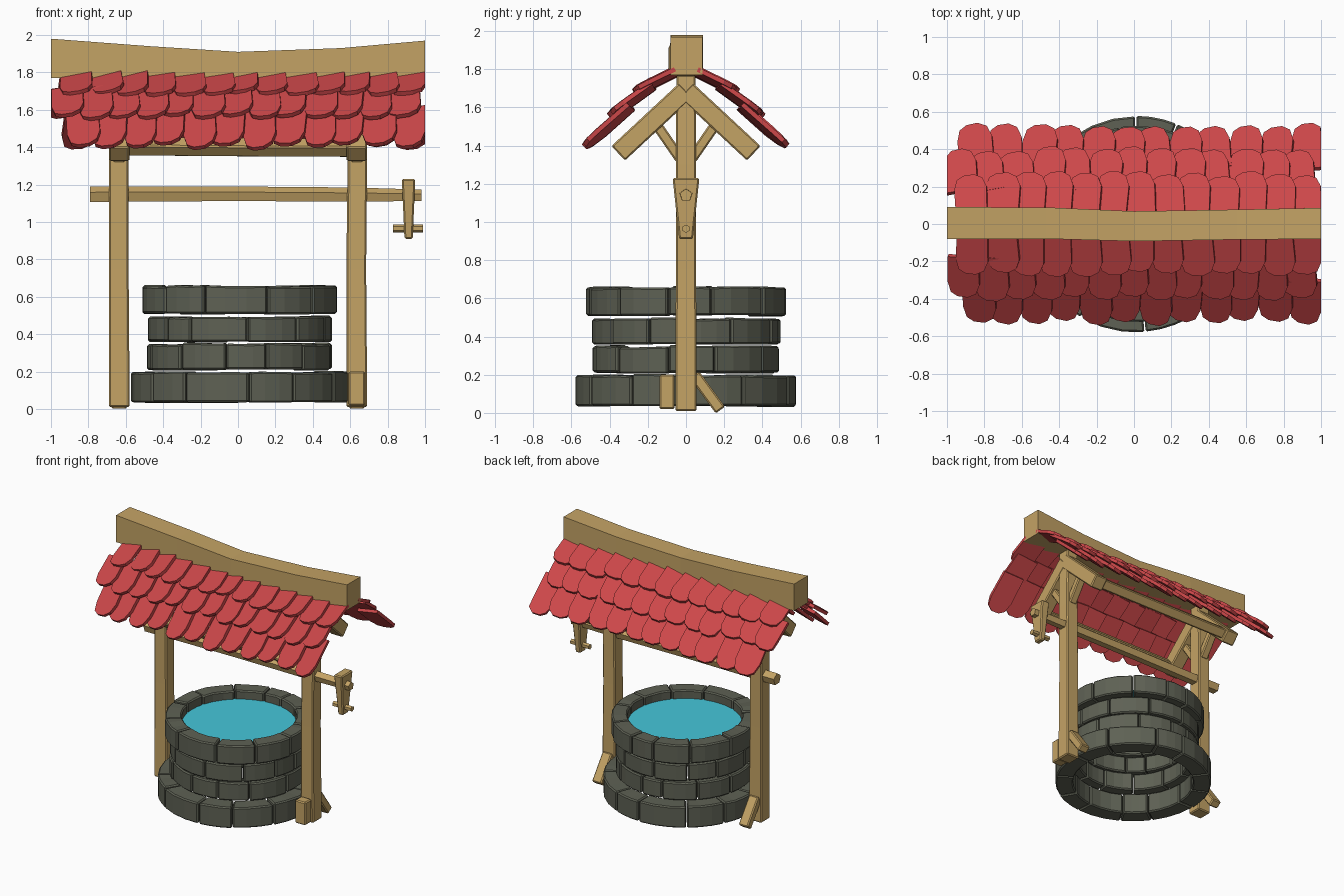
import bpy, bmesh, math, random
from mathutils import Vector, Matrix

if "Cube" in bpy.data.objects:
    bpy.data.objects.remove(bpy.data.objects["Cube"])

random.seed(7)
rnd = random.uniform


def material(name, r, g, b):
    lin = lambda c: ((c / 255 + 0.055) / 1.055) ** 2.4
    m = bpy.data.materials.new(name)
    m.diffuse_color = (lin(r), lin(g), lin(b), 1)
    m.use_nodes = True
    m.node_tree.nodes["Principled BSDF"].inputs["Base Color"].default_value = m.diffuse_color
    return m


WOOD = material("wood", 196, 163, 101)
STONE = material("grey stone", 94, 97, 84)
RED = material("red tile", 204, 71, 73)
WATER = material("water", 69, 198, 218)


def finish(name, bm, mat, bevel=0):
    bmesh.ops.recalc_face_normals(bm, faces=bm.faces)
    me = bpy.data.meshes.new(name)
    bm.to_mesh(me)
    bm.free()
    me.materials.append(mat)
    ob = bpy.data.objects.new(name, me)
    bpy.context.collection.objects.link(ob)
    if bevel:
        mod = ob.modifiers.new("bevel", "BEVEL")
        mod.width = bevel
        mod.segments = 1
        mod.limit_method = "ANGLE"
    return ob


def skin(bm, rings):
    """Join rings of points into a closed solid."""
    vs = [[bm.verts.new(p) for p in ring] for ring in rings]
    n = len(vs[0])
    for a, b in zip(vs, vs[1:]):
        for i in range(n):
            bm.faces.new((a[i], a[(i + 1) % n], b[(i + 1) % n], b[i]))
    bm.faces.new(vs[0])
    bm.faces.new(vs[-1])


def beam(name, pts, sizes, side, sides=4, bevel=0.008, mat=WOOD):
    """Sweep a rectangle or polygon along points; side is the first width direction."""
    pts = [Vector(p) for p in pts]
    u = Vector(side).normalized()
    v = (pts[-1] - pts[0]).normalized().cross(u).normalized()
    if sides == 4:
        shape = [(-1, -1), (1, -1), (1, 1), (-1, 1)]
    else:
        shape = [(math.cos(t), math.sin(t)) for t in (math.tau * i / sides for i in range(sides))]
    bm = bmesh.new()
    skin(bm, [[p + u * a * s[0] + v * b * s[1] for s in shape] for p, (a, b) in zip(pts, sizes)])
    return finish(name, bm, mat, bevel)


# Stone courses: rings of bevelled wedge blocks
def stone_course(name, z0, z1, inner, outer, count, phase):
    bm = bmesh.new()
    cuts = [(i + rnd(-0.22, 0.22)) / count * math.tau + phase for i in range(count)]
    cuts.append(cuts[0] + math.tau)
    for a, b in zip(cuts, cuts[1:]):
        ro = outer + rnd(-0.005, 0.005)
        lo, hi = z0 + rnd(-0.004, 0.004), z1 + rnd(-0.006, 0.003)
        gap = 0.006
        rings = []
        for k in range(4):
            t = a + gap + (b - a - 2 * gap) * k / 3
            c, s = math.cos(t), math.sin(t)
            top = hi + rnd(-0.003, 0.003)
            rings.append([(r * c + 0.01, r * s, z) for r, z in
                          ((inner, lo), (ro, lo), (ro, top), (inner, top))])
        skin(bm, rings)
    finish(name, bm, STONE, 0.009)


stone_course("stone_base_course", 0.035, 0.20, 0.445, 0.58, 12, 0.1)
stone_course("stone_second_course", 0.21, 0.35, 0.40, 0.492, 12, 0.35)
stone_course("stone_third_course", 0.36, 0.495, 0.40, 0.492, 12, 0.05)
stone_course("stone_rim_course", 0.51, 0.66, 0.408, 0.525, 12, 0.25)

# Water surface
bm = bmesh.new()
bmesh.ops.create_circle(bm, cap_ends=True, segments=32, radius=0.42,
                        matrix=Matrix.Translation((0.01, 0, 0.59)))
finish("water", bm, WATER)

# Posts, rafters and braces on both sides
for s, tag in ((-1, "left"), (1, "right")):
    x = 0.635 * s
    beam(f"post_{tag}", [(x, 0, 0.01), (x - 0.003, 0, 0.75), (x + 0.003 * s, 0, 1.3), (x, 0, 1.77)],
         [(0.056, 0.056), (0.053, 0.053), (0.052, 0.053), (0.05, 0.05)], (1, 0, 0))
    beam(f"foot_brace_{tag}", [(x, 0.18, 0.015), (x, 0.045, 0.2)],
         [(0.04, 0.03)] * 2, (1, 0, 0))
    for f, end in ((-1, "front"), (1, "back")):
        beam(f"rafter_{tag}_{end}", [(x, 0.355 * f, 1.36), (x, 0.0, 1.69)],
             [(0.054, 0.052)] * 2, (1, 0, 0))
        beam(f"rafter_brace_{tag}_{end}", [(x, 0.03 * f, 1.33), (x, 0.175 * f, 1.54)],
             [(0.032, 0.027)] * 2, (1, 0, 0))

# Upright foot block in front of the right post
beam("foot_block_right", [(0.635, -0.1, 0.02), (0.635, -0.1, 0.2)], [(0.045, 0.04)] * 2, (1, 0, 0))

# Purlins between the rafters
for f, end in ((-1, "front"), (1, "back")):
    beam(f"purlin_{end}", [(-0.62, 0.315 * f, 1.405), (0, 0.315 * f, 1.4), (0.62, 0.315 * f, 1.397)],
         [(0.038, 0.038)] * 3, (0, 0.74 * f, -0.67))

# Sagging ridge beam
beam("ridge_beam", [(-1, 0.005, 1.875), (-0.47, 0.005, 1.852), (0, -0.012, 1.835),
                    (0.55, -0.003, 1.847), (1, 0.003, 1.87)],
     [(0.085, 0.105), (0.084, 0.088), (0.08, 0.075), (0.08, 0.083), (0.083, 0.1)],
     (0, 1, 0), bevel=0)

# Winding axle with crank and handle
beam("axle", [(-0.79, 0, 1.145), (0, 0, 1.147), (0.6, 0, 1.143), (0.98, 0, 1.14)],
     [(0.046, 0.046), (0.043, 0.043), (0.042, 0.042), (0.034, 0.034)], (0, 0, 1), 5, 0)
beam("crank_arm", [(0.912, 0, 0.91), (0.912, 0, 1.23)],
     [(0.022, 0.036), (0.036, 0.07)], (1, 0, 0))
beam("crank_handle", [(0.83, 0, 0.965), (0.99, 0, 0.965)], [(0.021, 0.021)] * 2, (0, 0, 1), 6, 0)

# Roof: three overlapping rows of rounded tiles on each slope
OUTLINE = [(-0.5, 0), (0.5, 0), (0.52, 0.68), (0.40, 0.9), (0.14, 1.0),
           (-0.2, 0.99), (-0.42, 0.9), (-0.52, 0.66)]
ROWS = {"lower": ((0.29, 1.605), (0.51, 1.40), -0.84, 0.92, 12),
        "middle": ((0.175, 1.715), (0.385, 1.555), -0.92, 0.89, 13),
        "upper": ((0.05, 1.79), (0.255, 1.68), -0.86, 0.92, 13)}


def tile_row(name, f, top, bottom, x0, x1, count):
    bm = bmesh.new()
    d0 = Vector((0, f * (bottom[0] - top[0]), bottom[1] - top[1]))
    for i in range(count):
        x = x0 + (x1 - x0) * i / (count - 1) + rnd(-0.008, 0.008)
        d = d0.normalized()
        length = d0.length * rnd(0.94, 1.08)
        # raise the right-hand edge so it laps over its neighbour
        roll = Matrix.Rotation(math.radians(rnd(7, 13)) * -f, 3, d)
        yaw = Matrix.Rotation(math.radians(rnd(-5, 5)), 3, Vector((0, -d.z * f, d.y * f)))
        u = yaw @ (roll @ Vector((1, 0, 0)))
        d = yaw @ d
        n = u.cross(d)
        if n.z < 0:
            n = -n
        o = Vector((x, f * top[0], top[1]))
        w = rnd(0.165, 0.182)
        rings = []
        for h in (-0.012, 0.012):
            ring = []
            for a, b in OUTLINE:
                p = o + u * a * w + d * b * length + n * (h + 0.012 * b * b)
                p.x = max(-1, min(1, p.x))
                ring.append(p)
            rings.append(ring)
        skin(bm, rings)
    finish(name, bm, RED)


for f, end in ((-1, "front"), (1, "back")):
    for row, spec in ROWS.items():
        tile_row(f"roof_tiles_{end}_{row}", f, *spec)
